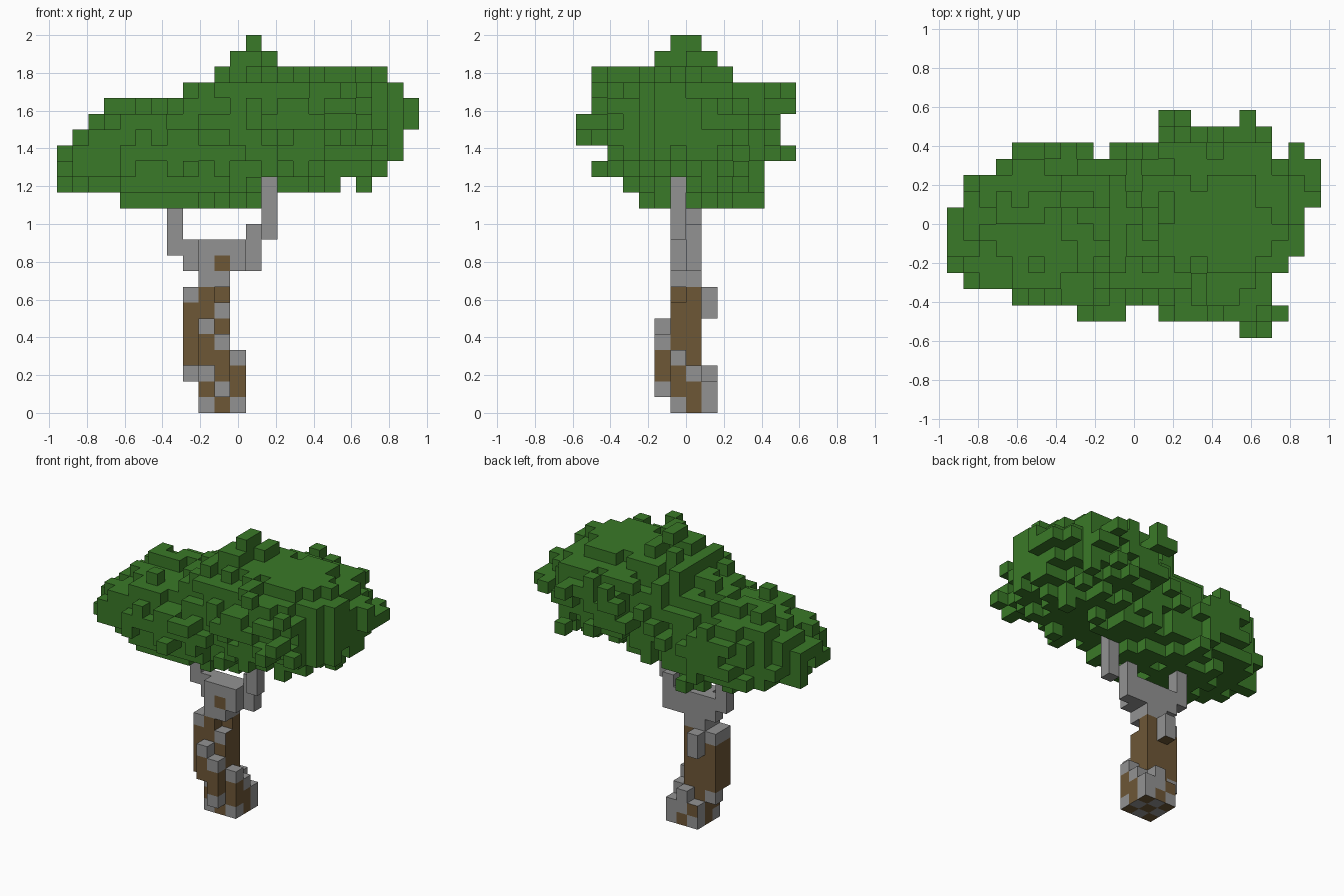
import bpy
import random
from itertools import product
from mathutils import Vector

random.seed(4)
VOXEL = 1 / 12
NX, NY, NZ = 23, 14, 24

if "Cube" in bpy.data.objects:
    bpy.data.objects.remove(bpy.data.objects["Cube"], do_unlink=True)


def material(name, colour):
    mat = bpy.data.materials.new(name)
    mat.use_nodes = True
    mat.diffuse_color = (*colour, 1)
    bsdf = mat.node_tree.nodes["Principled BSDF"]
    bsdf.inputs["Base Color"].default_value = (*colour, 1)
    return mat


leaf_green = material("leaf green", (0.042, 0.192, 0.021))
bark_grey = material("bark grey", (0.29, 0.29, 0.29))
bark_brown = material("bark brown", (0.155, 0.095, 0.037))


def voxel_object(name, cells, materials, paint):
    """Skin a set of grid cells, making only the exposed faces."""
    points, faces, slots = {}, [], []
    for cell in sorted(cells):
        for axis, step in product(range(3), (0, 1)):
            beside = list(cell)
            beside[axis] += 1 if step else -1
            if tuple(beside) in cells:
                continue
            u, v = (axis + 1) % 3, (axis + 2) % 3
            ring = []
            for du, dv in ((0, 0), (1, 0), (1, 1), (0, 1)):
                corner = list(cell)
                corner[axis] += step
                corner[u] += du
                corner[v] += dv
                ring.append(points.setdefault(tuple(corner), len(points)))
            faces.append(ring if step else ring[::-1])
            slots.append(paint(cell, axis, step))
    origin = Vector((NX / 2, NY / 2, 0))
    mesh = bpy.data.meshes.new(name)
    mesh.from_pydata([(Vector(p) - origin) * VOXEL for p in points], [], faces)
    for mat in materials:
        mesh.materials.append(mat)
    for poly, slot in zip(mesh.polygons, slots):
        poly.material_index = slot
    obj = bpy.data.objects.new(name, mesh)
    bpy.context.collection.objects.link(obj)
    return obj


def block(i, j, k):
    """Cells of a box given inclusive (first, last) pairs."""
    return set(product(*(range(a, b + 1) for a, b in (i, j, k))))


# Trunk: core, flared base, side knots
trunk = block((9, 10), (6, 7), (0, 9)) - {(10, 6, 7)}
trunk |= block((9, 11), (6, 8), (0, 1))
trunk |= block((11, 11), (6, 7), (2, 2))
trunk |= block((11, 11), (6, 6), (3, 3))
trunk |= block((10, 10), (8, 8), (2, 2))
trunk |= block((8, 8), (6, 7), (3, 7))
trunk |= block((8, 8), (7, 7), (2, 2))
trunk |= block((9, 9), (8, 8), (6, 7))
trunk |= block((9, 9), (5, 5), (3, 5))
trunk |= block((10, 10), (5, 5), (1, 4))

# Forked branches
trunk |= block((9, 11), (6, 7), (9, 10))
trunk |= block((8, 8), (7, 7), (9, 10))
trunk |= block((7, 7), (7, 7), (10, 14))
trunk |= block((12, 12), (7, 7), (9, 11))
trunk |= block((13, 13), (6, 6), (11, 14))

# Bark patches, bottom row first: G grey, B brown
front_bark = ["GGBG", "GBGB", "GGBB", "BBBG", "BBGG", "BGBG", "BBGG", "GBBG"]
back_bark = ["GGBG", "GBGG", "GBGG", "BBBG", "BBBB", "BBBB", "BGBB", "GGBB"]
left_bark = ["GGBG", "GBBG", "BBGG", "BGBG", "GBBG", "GBBG", "BBBG", "BBBG"]
right_bark = ["GGBG", "GBBG", "BBGG", "BBBG", "GBBG", "GBBG", "BBBG", "BGGG"]


def paint_bark(cell, axis, step):
    i, j, k = cell
    if k > 7:
        return int((i, j, k, axis) == (10, 6, 9, 1))
    if axis == 2:
        return 0 if step else (i + j) % 2
    if axis == 1:
        rows = back_bark if step else front_bark
        return int(rows[k][min(i - 8, 3)] == "B")
    rows = left_bark if step else right_bark
    return int(rows[k][j - 5] == "B")


voxel_object("trunk", trunk, [bark_grey, bark_brown], paint_bark)

# Canopy outlines, as filled spans per row
front_rows = {13: [(4, 12)], 14: [(0, 17), (19, 19)], 15: [(0, 20)],
              16: [(0, 21)], 17: [(1, 21)], 18: [(2, 22)], 19: [(3, 22)],
              20: [(8, 21)], 21: [(10, 20)], 22: [(11, 13)], 23: [(12, 12)]}
side_rows = {13: [(4, 11)], 14: [(3, 11)], 15: [(1, 11)], 16: [(2, 13)],
             17: [(0, 12)], 18: [(0, 12)], 19: [(1, 13)], 20: [(1, 13)],
             21: [(1, 9)], 22: [(5, 8)], 23: [(6, 7)]}
top_rows = {0: [(18, 19)], 1: [(8, 10), (13, 20)], 2: [(4, 19)], 3: [(1, 19)],
            4: [(0, 20)], 5: [(0, 21)], 6: [(0, 21)], 7: [(0, 21)],
            8: [(1, 22)], 9: [(1, 22)], 10: [(3, 22)],
            11: [(4, 8), (10, 19), (21, 21)], 12: [(13, 19)],
            13: [(13, 14), (18, 18)]}


def filled(rows):
    return {(n, row) for row, spans in rows.items()
            for a, b in spans for n in range(a, b + 1)}


front, side, top = filled(front_rows), filled(side_rows), filled(top_rows)

# Leaf clumps: centre and radii in cells
clumps = [((6.5, 6.5, 15.8), (6.8, 5.2, 3.4)),
          ((16, 6.5, 17.9), (6.3, 5.6, 3.9)),
          ((12, 6.5, 17.5), (4.5, 4.4, 4.8))]


def density(cell):
    return min(sum(abs((p - c) / r) ** 2 for p, c, r in zip(cell, centre, radii))
               for centre, radii in clumps)


def clear_of_branch(i, j, k):
    return k > 14 or not ((i == 13 and j <= 6) or (j == 6 and i >= 13))


field = {}
for i, j, k in product(range(NX), range(NY), range(13, NZ)):
    if ((i, k) in front and (j, k) in side and (i, j) in top
            and clear_of_branch(i, j, k)):
        field[i, j, k] = density((i, j, k)) + random.uniform(-0.3, 0.25)

leaves = {cell for cell, value in field.items() if value < 1}

# Stray twigs: complete every outline with its densest cell
for a, b in ((0, 2), (1, 2), (0, 1)):
    best = {}
    for cell, value in field.items():
        key = (cell[a], cell[b])
        if key not in best or value < field[best[key]]:
            best[key] = cell
    leaves |= set(best.values())

voxel_object("canopy", leaves - trunk, [leaf_green], lambda *face: 0)
